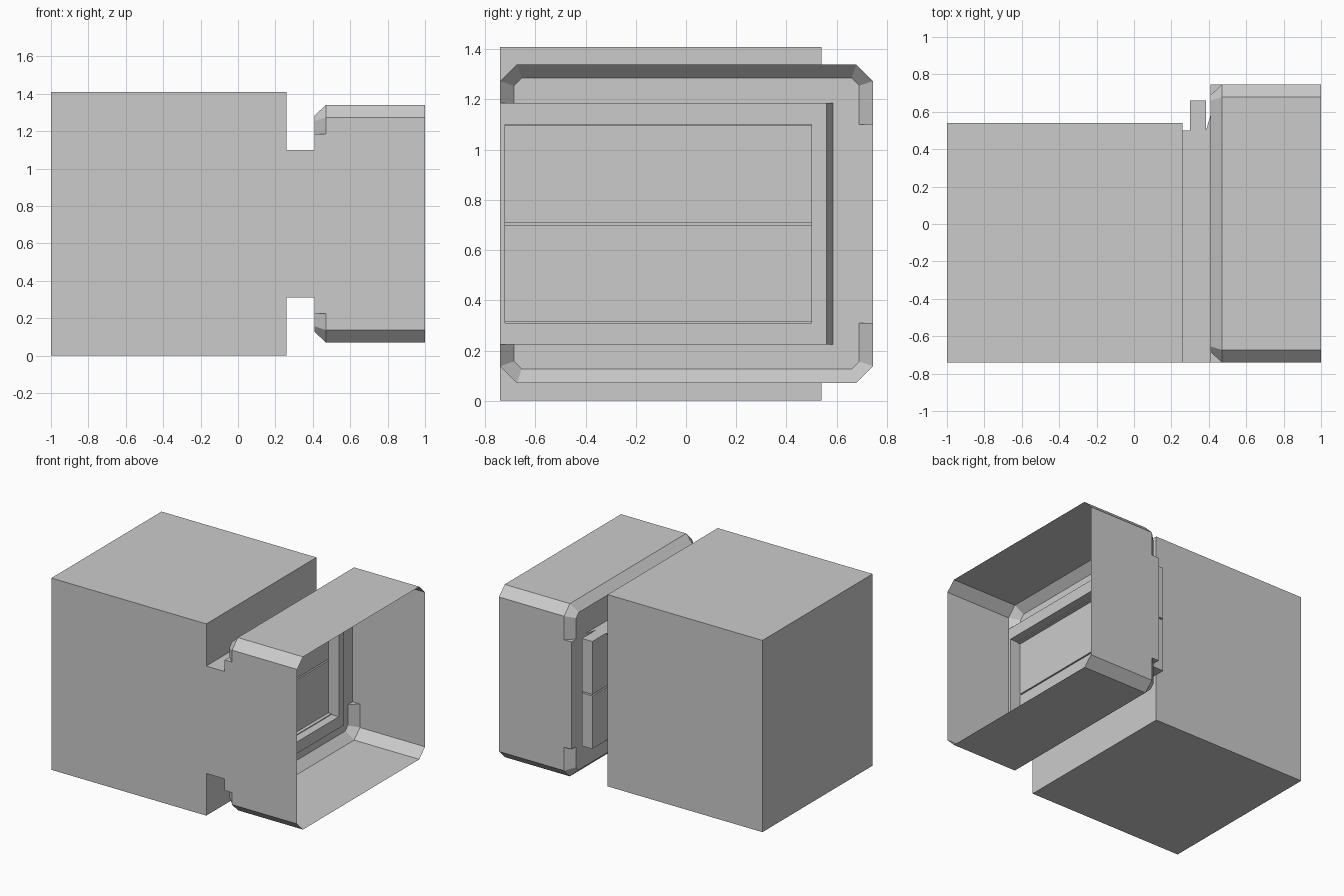
import bpy, bmesh

if "Cube" in bpy.data.objects:
    bpy.data.objects.remove(bpy.data.objects["Cube"])


def finish(name, bm):
    bmesh.ops.remove_doubles(bm, verts=bm.verts, dist=1e-5)
    mesh = bpy.data.meshes.new(name)
    bm.to_mesh(mesh)
    bm.free()
    obj = bpy.data.objects.new(name, mesh)
    bpy.context.collection.objects.link(obj)
    return obj


def prism(name, profile, z0, z1):
    """Extrude an xy outline from z0 to z1."""
    bm = bmesh.new()
    face = bm.faces.new([bm.verts.new((x, y, z0)) for x, y in profile])
    ext = bmesh.ops.extrude_face_region(bm, geom=[face])["geom"]
    for v in ext:
        if isinstance(v, bmesh.types.BMVert):
            v.co.z = z1
    bmesh.ops.recalc_face_normals(bm, faces=bm.faces)
    return finish(name, bm)


def box(name, x0, x1, y0, y1, z0, z1):
    return prism(name, [(x0, y0), (x1, y0), (x1, y1), (x0, y1)], z0, z1)


def octagon(x, y0, y1, z0, z1, c):
    return [(x, y0 + c, z0), (x, y1 - c, z0), (x, y1, z0 + c), (x, y1, z1 - c),
            (x, y1 - c, z1), (x, y0 + c, z1), (x, y0, z1 - c), (x, y0, z0 + c)]


FRONT, BACK = -0.74, 0.745
XB, XC = 0.41, 0.47            # hood rear plane, end of its bevel
LO, HI = 0.31, 1.10            # passage height
FLO, FHI = 0.225, 1.185        # frame height

# Main body and the passage joining it to the hood
box("main_body", -1, 0.26, FRONT, 0.54, 0, 1.41)
box("passage_front_wall", 0.26, XC, FRONT, -0.72, LO, HI)
for name, z in (("passage_floor", LO), ("passage_ceiling", HI - 0.006)):
    box(name, 0.26, XB, -0.72, 0.5, z, z + 0.006)

# Two stacked sliding panels
for name, z0, z1 in (("lower_panel", LO, 0.70), ("upper_panel", 0.71, HI)):
    box(name, 0.30, 0.385, -0.72, 0.66, z0, z1)

# Frame around the panels, with a slanted back end
rail = [(XB, FRONT), (XC, FRONT), (XC, 0.56), (XB, 0.585)]
prism("frame_bottom_rail", rail, FLO, LO)
prism("frame_top_rail", rail, HI, FHI)
prism("frame_end_post", [(0.385, 0.5), (XC, 0.5), (XC, 0.56), (XB, 0.585)], LO, HI)

# Open hood: thin bevelled shell
bm = bmesh.new()


def face(*pts):
    bm.faces.new([bm.verts.new(p) for p in pts])


rim = octagon(1.0, FRONT, BACK, 0.07, 1.34, 0.067)
mid = octagon(XC, FRONT, BACK, 0.07, 1.34, 0.067)
Y0, Y1, Z0, Z1 = FRONT + 0.055, BACK - 0.055, 0.127, 1.285
inner = octagon(XB, Y0, Y1, Z0, Z1, 0.03)
for i in range(8):
    j = (i + 1) % 8
    face(rim[i], rim[j], mid[j], mid[i])
    if i not in (2, 6):                     # side bevels are interrupted
        face(mid[i], mid[j], inner[j], inner[i])

# Interrupted side bevels, above and below the passage
for y, yi, lo, hi, a, b in ((BACK, Y1, LO, HI, 2, 3), (FRONT, Y0, FLO, FHI, 7, 6)):
    face(mid[a], (XC, y, lo), (XB, yi, lo), inner[a])
    face((XC, y, hi), mid[b], inner[b], (XB, yi, hi))

# Square corner on the back side
face((XC, BACK, LO), (XC, BACK, HI), (XB, BACK, HI), (XB, BACK, LO))
face((XB, BACK, LO), (XB, BACK, HI), (XB, Y1, HI), (XB, Y1, LO))
for z in (LO, HI):
    face((XC, BACK, z), (XB, BACK, z), (XB, Y1, z))

# Rear wall of the hood around the frame
face(inner[7], inner[0], inner[1], inner[2], (XB, Y1, FLO), (XB, Y0, FLO))
face(inner[3], inner[4], inner[5], inner[6], (XB, Y0, FHI), (XB, Y1, FHI))
face((XB, 0.585, FLO), (XB, Y1, FLO), (XB, Y1, FHI), (XB, 0.585, FHI))
bmesh.ops.remove_doubles(bm, verts=bm.verts, dist=1e-5)
bmesh.ops.recalc_face_normals(bm, faces=bm.faces)
finish("open_hood", bm)
